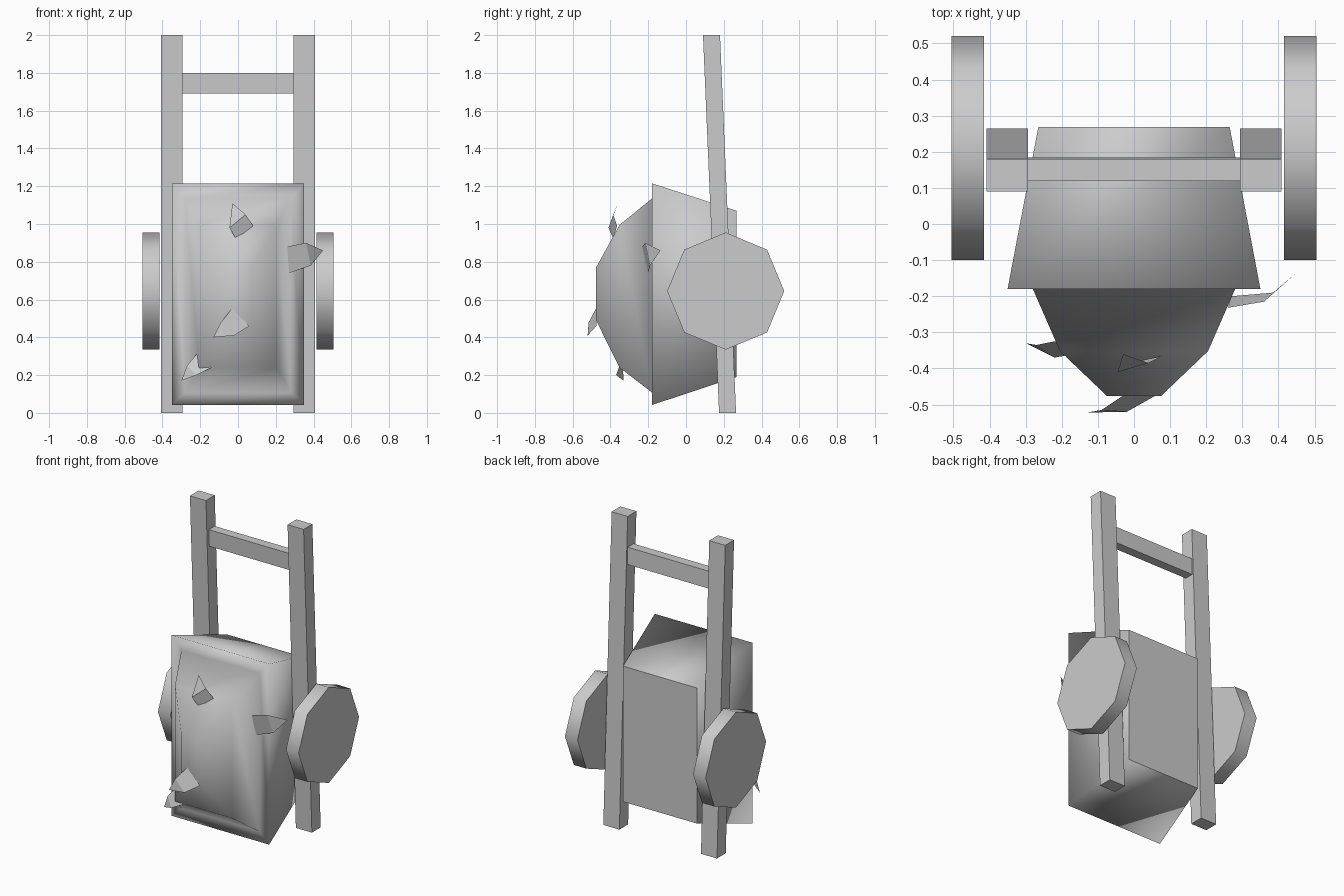
import bpy, bmesh, math
from mathutils import Matrix

cube = bpy.data.objects.get("Cube")
if cube:
    bpy.data.objects.remove(cube, do_unlink=True)

grey = bpy.data.materials.new("plain grey")
grey.use_nodes = True
colour = (0.6, 0.6, 0.6, 1)
grey.diffuse_color = colour
grey.node_tree.nodes["Principled BSDF"].inputs["Base Color"].default_value = colour


def finish(name, bm, is_sharp=None, recalc=True):
    """Turn a bmesh into an object; smooth it except at edges the rule picks."""
    if recalc:
        bmesh.ops.recalc_face_normals(bm, faces=bm.faces)
    for f in bm.faces:
        f.smooth = is_sharp is not None
    for e in bm.edges:
        e.smooth = not (is_sharp and is_sharp(e))
    mesh = bpy.data.meshes.new(name)
    bm.to_mesh(mesh)
    bm.free()
    mesh.materials.append(grey)
    obj = bpy.data.objects.new(name, mesh)
    bpy.context.scene.collection.objects.link(obj)
    return obj


def leaning_bar(name, x0, x1, z0, z1, depth, centre):
    """Box whose y follows the lean of the frame."""
    bm = bmesh.new()
    bmesh.ops.create_cube(bm, size=1)
    for v in bm.verts:
        z = z0 if v.co.z < 0 else z1
        v.co = ((x0 + x1) / 2 + v.co.x * (x1 - x0),
                centre - 0.0425 * z + v.co.y * depth, z)
    finish(name, bm)


# Frame: two long handles and a crossbar
for side, s in (("left", 1), ("right", -1)):
    xs = sorted((s * 0.293, s * 0.408))
    leaning_bar(side + "_handle", xs[0], xs[1], 0, 2, 0.09, 0.22)
leaning_bar("crossbar", -0.293, 0.293, 1.69, 1.80, 0.06, 0.226)

# Wheels: eight-sided discs with smooth treads
for side, s in (("left", 1), ("right", -1)):
    bm = bmesh.new()
    bmesh.ops.create_cone(bm, cap_ends=True, segments=8, radius1=0.31,
                          radius2=0.31, depth=0.09,
                          matrix=Matrix.Translation((s * 0.46, 0.21, 0.645))
                          @ Matrix.Rotation(math.pi / 2, 4, 'Y'))
    finish(side + "_wheel", bm, lambda e: e.calc_face_angle(0) > 1.2)

# Tub and heaped load: rectangular rings (y, half width, low z, high z)
rings = [(0.268, 0.265, 0.19, 1.07), (-0.18, 0.35, 0.042, 1.215),
         (-0.18, 0.28, 0.108, 1.135), (-0.352, 0.205, 0.24, 0.995),
         (-0.476, 0.075, 0.49, 0.77)]
bm = bmesh.new()
loops = [[bm.verts.new(p) for p in ((-w, y, lo), (w, y, lo), (w, y, hi), (-w, y, hi))]
         for y, w, lo, hi in rings]
for a, b in zip(loops, loops[1:]):
    for i in range(4):
        j = (i + 1) % 4
        bm.faces.new((a[i], a[j], b[j], b[i]))
bm.faces.new(loops[0])
bm.faces.new(loops[-1])
finish("tub_and_load", bm, lambda e: all(v.co.y > 0.2 for v in e.verts))

# Leaves: a four-cornered root with a bent pointed tip (last point)
leaves = {
    "upper_leaf": [(-.045, -.41, .98), (-.01, -.385, .92), (.08, -.365, .99),
                   (.04, -.385, 1.05), (-.03, -.36, 1.11)],
    "side_leaf": [(.27, -.20, .74), (.385, -.19, .78), (.36, -.215, .90),
                  (.26, -.232, .88), (.45, -.135, .86)],
    "middle_leaf": [(.06, -.475, .46), (-.03, -.475, .555), (-.09, -.515, .48),
                    (-.02, -.52, .41), (-.13, -.522, .40)],
    "lower_leaf": [(-.14, -.355, .24), (-.22, -.325, .31), (-.27, -.335, .25),
                   (-.22, -.37, .20), (-.30, -.33, .17)],
}
for name, points in leaves.items():
    bm = bmesh.new()
    a, b, c, d, tip = [bm.verts.new(p) for p in points]
    if name == "upper_leaf":
        bm.faces.new((a, b, c, d))
        bm.faces.new((a, d, tip))
    elif name == "side_leaf":
        bm.faces.new((a, b, c, d))
        bm.faces.new((b, tip, c))
    else:
        bm.faces.new((a, b, c, d))
        bm.faces.new((c, tip, d))
    finish(name, bm, recalc=False)
